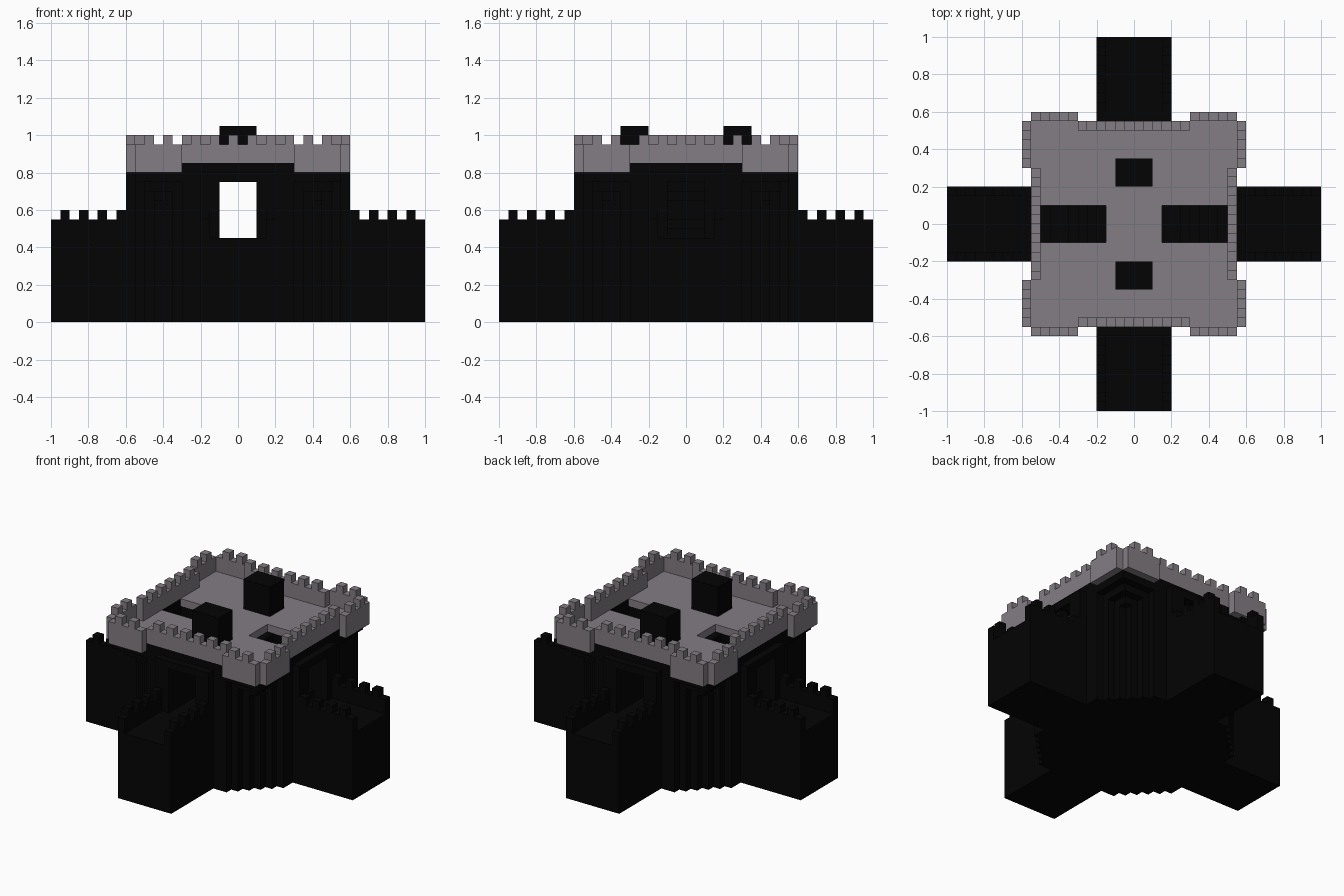
import bpy, bmesh, math
from mathutils import Matrix

cube = bpy.data.objects.get("Cube")
if cube:
    bpy.data.objects.remove(cube, do_unlink=True)

S = 0.05  # block size


def material(name, rgb):
    m = bpy.data.materials.new(name)
    m.use_nodes = True
    m.diffuse_color = (*rgb, 1)
    bsdf = m.node_tree.nodes["Principled BSDF"]
    bsdf.inputs["Base Color"].default_value = (*rgb, 1)
    bsdf.inputs["Roughness"].default_value = 0.9
    return m


DARK = material("black stone", (0.0012, 0.0012, 0.0012))
GREY = material("grey stone", (0.225, 0.205, 0.228))


def finish(name, bm, mat, turn=0):
    bmesh.ops.rotate(bm, verts=bm.verts, matrix=Matrix.Rotation(math.radians(turn), 3, 'Z'))
    bmesh.ops.recalc_face_normals(bm, faces=bm.faces)
    me = bpy.data.meshes.new(name)
    bm.to_mesh(me)
    bm.free()
    ob = bpy.data.objects.new(name, me)
    bpy.context.collection.objects.link(ob)
    if mat:
        me.materials.append(mat)
    return ob


def boxes(name, items, mat, turn=0):
    """One object from boxes given as (x0, x1, y0, y1, z0, z1)."""
    bm = bmesh.new()
    for x0, x1, y0, y1, z0, z1 in items:
        mat4 = (Matrix.Translation(((x0 + x1) / 2, (y0 + y1) / 2, (z0 + z1) / 2))
                @ Matrix.Diagonal((x1 - x0, y1 - y0, z1 - z0, 1)))
        bmesh.ops.create_cube(bm, size=1, matrix=mat4)
    return finish(name, bm, mat, turn)


def prism(name, points, push, mat, turn=0):
    """Closed outline pushed along a vector."""
    bm = bmesh.new()
    face = bm.faces.new([bm.verts.new(p) for p in points])
    new = bmesh.ops.extrude_face_region(bm, geom=[face])["geom"]
    bmesh.ops.translate(bm, vec=push, verts=[v for v in new if isinstance(v, bmesh.types.BMVert)])
    return finish(name, bm, mat, turn)


# Keep body: square plan with stair-stepped corners
quarter = []
for i in range(6):
    quarter.append((0.55 - S * i, 0.3 + S * i))
    if i < 5:
        quarter.append((0.55 - S * (i + 1), 0.3 + S * i))
outline = []
for q in range(4):
    c, s = round(math.cos(q * math.pi / 2)), round(math.sin(q * math.pi / 2))
    outline += [(c * x - s * y, s * x + c * y, 0) for x, y in quarter]
body = prism("keep_body", outline, (0, 0, 0.8), DARK)
roof = boxes("roof_floor", [(-0.5, 0.5, -0.5, 0.5, 0.8, 0.85)], GREY)

# Cutters: passage through the keep, and a stairwell on each side
cutters = [boxes("passage_cutter", [(-0.1, 0.1, -0.7, 0.7, 0.45, 0.75)], None)]
stairs = [(0.7, 0.45), (0.7, 0.75), (0.5, 0.75), (0.5, 0.95), (0.15, 0.95), (0.15, 0.8)]
for k in range(6):
    x, z = 0.2 + S * k, 0.8 - S * k
    stairs += [(x, z), (x, z - S)]
stairs += [(0.5, 0.5), (0.5, 0.45)]
for turn in (0, 180):
    cutters.append(prism("stairwell_cutter", [(x, -0.1, z) for x, z in stairs],
                         (0, 0.2, 0), None, turn))
for ob, tools in ((body, cutters), (roof, cutters[1:])):
    bpy.context.view_layer.objects.active = ob
    for tool in tools:
        mod = ob.modifiers.new("cut", 'BOOLEAN')
        mod.operation, mod.solver, mod.object = 'DIFFERENCE', 'EXACT', tool
        bpy.ops.object.modifier_apply(modifier=mod.name)
for tool in cutters:
    bpy.data.objects.remove(tool, do_unlink=True)

# Parts repeated on the four sides, built for the front and turned
for side, turn in (("front", 0), ("left", 90), ("back", 180), ("right", 270)):
    # Outer wing: walkway with a crenellated wall on each edge
    wing = [(-0.2, 0.2, -1, -0.55, 0, 0.45)]
    for x in (-0.2, 0.15):
        wing.append((x, x + S, -1, -0.55, 0.45, 0.55))
        wing += [(x, x + S, -0.95 + 0.1 * k, -0.9 + 0.1 * k, 0.55, 0.6) for k in range(4)]
    boxes(side + "_wing", wing, DARK, turn)

    # Door frame and the dark wall band under the parapet
    boxes(side + "_door_frame", [(-0.2, -0.1, -0.6, -0.55, 0.45, 0.8),
                                 (0.1, 0.2, -0.6, -0.55, 0.45, 0.8),
                                 (-0.1, 0.1, -0.6, -0.55, 0.75, 0.8)], DARK, turn)
    boxes(side + "_wall_band", [(-0.3, 0.3, -0.55, -0.5, 0.8, 0.85)], DARK, turn)

    # Middle parapet
    wall = [(-0.3, 0.3, -0.55, -0.5, 0.85, 0.95)]
    wall += [(-0.25 + 0.1 * k, -0.2 + 0.1 * k, -0.55, -0.5, 0.95, 1.0) for k in range(6)]
    boxes(side + "_parapet", wall, GREY, turn)

    # Corner corbels: stacked squares growing outwards
    corbels = [(0.25, h, -h, -0.25, z, z + S)
               for h, z in ((0.55, 0.75), (0.5, 0.7), (0.45, 0.65))]
    boxes(side + "_corner_corbel", corbels, DARK, turn)

    # Corner turret: floor, two projecting walls and merlons
    turret = [(0.3, 0.55, -0.55, -0.3, 0.8, 0.85),
              (0.3, 0.55, -0.6, -0.55, 0.8, 0.95),
              (0.55, 0.6, -0.55, -0.3, 0.8, 0.95)]
    for a in (0.35, 0.45):
        turret.append((a, a + S, -0.6, -0.55, 0.95, 1.0))
        turret.append((0.55, 0.6, -a - S, -a, 0.95, 1.0))
    boxes(side + "_corner_turret", turret, GREY, turn)

# Two blocks standing on the roof
for side, turn in (("front", 0), ("back", 180)):
    boxes(side + "_roof_block", [(-0.1, 0.1, -0.35, -0.2, 0.85, 1.05)], DARK, turn)
